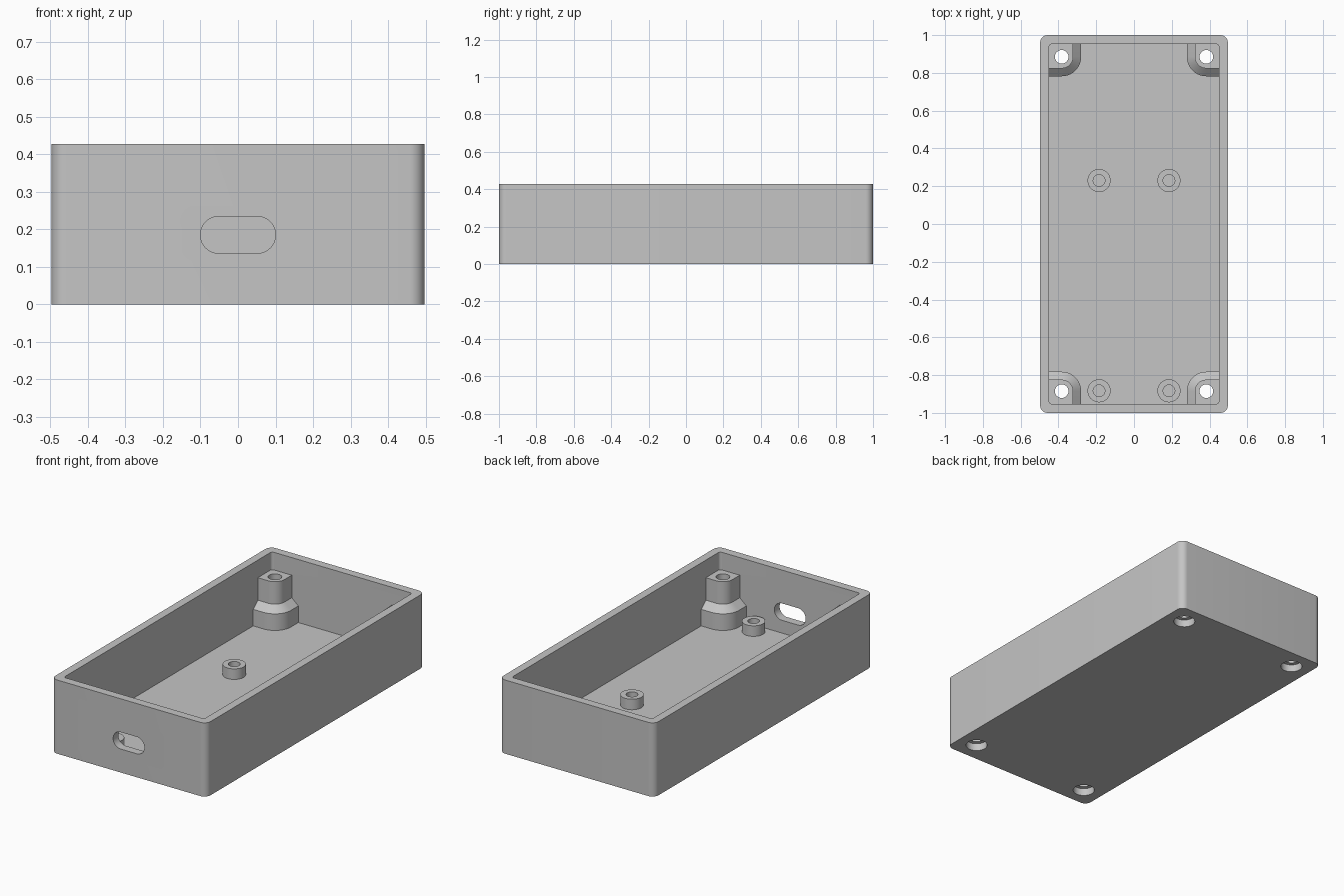
import bpy, bmesh, math

if "Cube" in bpy.data.objects:
    bpy.data.objects.remove(bpy.data.objects["Cube"])

HX, HY, H = 0.497, 1.0, 0.427      # outer half sizes and height
IX, IY, FLOOR = 0.45, 0.952, 0.062  # cavity half sizes and floor level

grey = bpy.data.materials.new("grey plastic")
grey.diffuse_color = (0.56, 0.56, 0.56, 1)
grey.use_nodes = True
grey.node_tree.nodes["Principled BSDF"].inputs["Base Color"].default_value = grey.diffuse_color


def loft(name, rings):
    """Closed solid through matching rings of 3D points."""
    bm = bmesh.new()
    loops = [[bm.verts.new(p) for p in ring] for ring in rings]
    n = len(loops[0])
    bm.faces.new(loops[0])
    bm.faces.new(loops[-1])
    for a, b in zip(loops, loops[1:]):
        for i in range(n):
            j = (i + 1) % n
            bm.faces.new((a[i], a[j], b[j], b[i]))
    bmesh.ops.recalc_face_normals(bm, faces=bm.faces)
    mesh = bpy.data.meshes.new(name)
    bm.to_mesh(mesh)
    bm.free()
    mesh.materials.append(grey)
    obj = bpy.data.objects.new(name, mesh)
    bpy.context.collection.objects.link(obj)
    return obj


def round_rect(hx, hy, r, steps=10):
    """Outline of a rounded rectangle."""
    pts = []
    for k, (sx, sy) in enumerate(((1, 1), (-1, 1), (-1, -1), (1, -1))):
        for i in range(steps + 1):
            a = math.pi / 2 * (k + i / steps)
            pts.append((sx * (hx - r) + r * math.cos(a),
                        sy * (hy - r) + r * math.sin(a)))
    return pts


def prism(name, outline, z0, z1):
    return loft(name, [[(x, y, z) for x, y in outline] for z in (z0, z1)])


def cylinder(name, x, y, r, z0, z1, n=48):
    ring = [(x + r * math.cos(2 * math.pi * i / n),
             y + r * math.sin(2 * math.pi * i / n)) for i in range(n)]
    return prism(name, ring, z0, z1)


def combine(target, part, operation):
    """Apply a boolean and discard the helper part."""
    mod = target.modifiers.new("combine", 'BOOLEAN')
    mod.operation, mod.solver, mod.object = operation, 'EXACT', part
    bpy.context.view_layer.objects.active = target
    bpy.ops.object.modifier_apply(modifier=mod.name)
    bpy.data.objects.remove(part, do_unlink=True)


def post_ring(sx, sy, edge_x, edge_y, r, z, steps=10):
    """Corner post section: square into the walls, rounded toward the middle."""
    bx, by = IX + 0.02, IY + 0.02
    pts = [(bx, by), (edge_x, by)]
    for i in range(steps + 1):
        a = math.pi + math.pi / 2 * i / steps
        pts.append((edge_x + r + r * math.cos(a), edge_y + r + r * math.sin(a)))
    pts.append((bx, edge_y))
    return [(sx * x, sy * y, z) for x, y in pts]


# Open tray
body = prism("enclosure_body", round_rect(HX, HY, 0.04), 0, H)
combine(body, prism("cavity", round_rect(IX, IY, 0.015), FLOOR, H + 0.1), 'DIFFERENCE')

# Corner screw posts: wide foot, sloped shoulder, narrow top, stepped bore
for sx in (-1, 1):
    for sy in (-1, 1):
        post = loft("corner_post", [
            post_ring(sx, sy, 0.28, 0.782, 0.103, 0.03),
            post_ring(sx, sy, 0.28, 0.782, 0.103, 0.158),
            post_ring(sx, sy, 0.322, 0.824, 0.061, 0.195),
            post_ring(sx, sy, 0.322, 0.824, 0.061, 0.325)])
        combine(body, post, 'UNION')
        x, y = sx * 0.383, sy * 0.885
        combine(body, cylinder("bore", x, y, 0.036, -0.1, 0.5), 'DIFFERENCE')
        combine(body, cylinder("head_recess", x, y, 0.058, -0.1, 0.043), 'DIFFERENCE')

# Board standoffs with blind holes
for x in (-0.185, 0.185):
    for y in (-0.883, 0.23):
        combine(body, cylinder("standoff", x, y, 0.061, 0.04, 0.123), 'UNION')
        combine(body, cylinder("pilot_hole", x, y, 0.031, 0.06, 0.3), 'DIFFERENCE')

# Cable slot through the front wall
slot = round_rect(0.1, 0.049, 0.0485)
combine(body, loft("cable_slot", [[(x, y, z + 0.185) for x, z in slot]
                                  for y in (-1.1, -0.945)]), 'DIFFERENCE')

# Smooth the rounded surfaces and keep the edges sharp
bpy.ops.object.select_all(action='DESELECT')
body.select_set(True)
bpy.context.view_layer.objects.active = body
bpy.ops.object.shade_smooth_by_angle(angle=math.radians(30))
